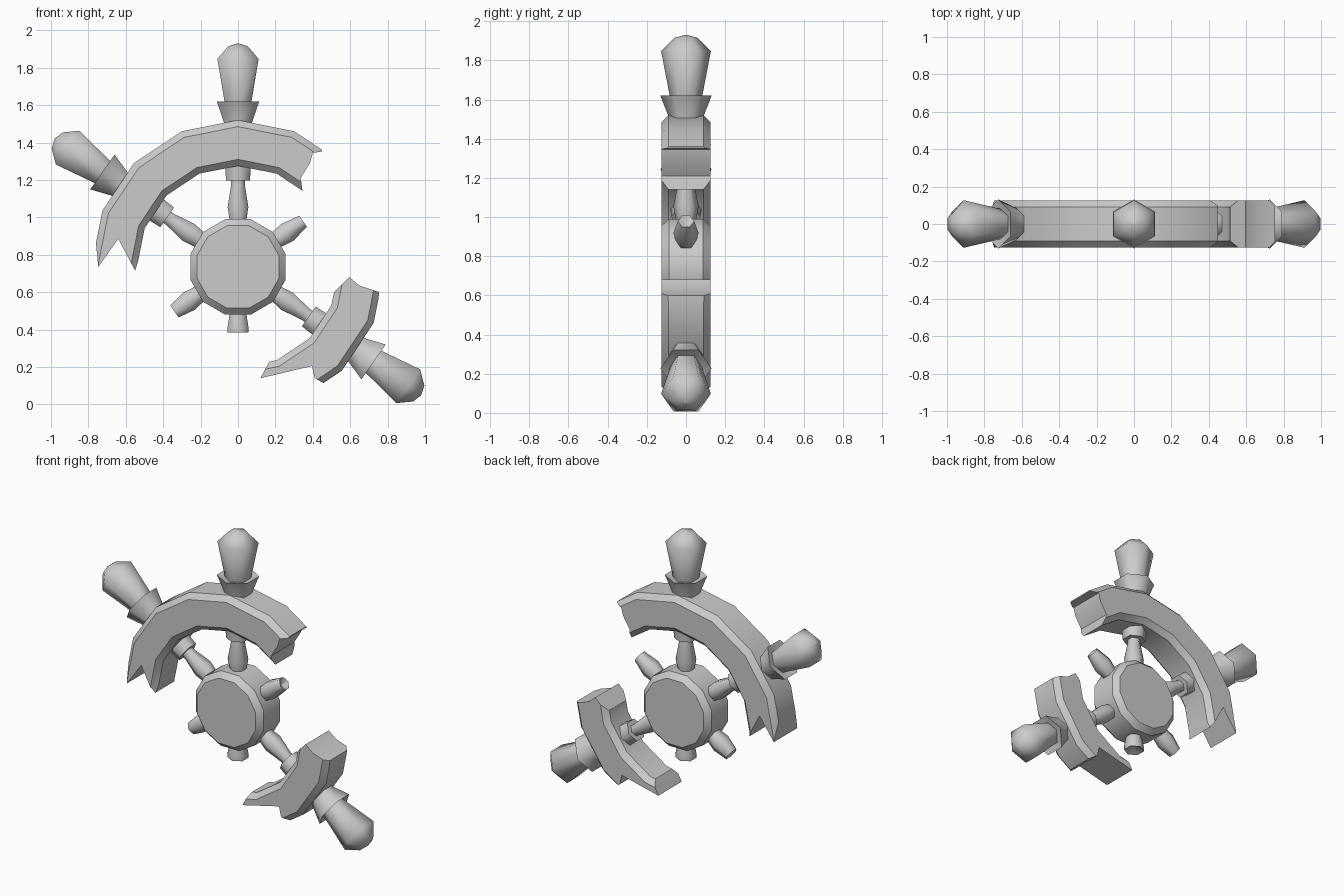
import bpy, bmesh, math
from mathutils import Matrix, Vector

if "Cube" in bpy.data.objects:
    bpy.data.objects.remove(bpy.data.objects["Cube"])

CENTRE = Matrix.Translation((0, 0, 0.735))
FACE_FRONT = CENTRE @ Matrix.Rotation(math.pi / 2, 4, 'X')


def finish(name, bm, smooth=None):
    bmesh.ops.recalc_face_normals(bm, faces=bm.faces)
    mesh = bpy.data.meshes.new(name)
    bm.to_mesh(mesh)
    bm.free()
    ob = bpy.data.objects.new(name, mesh)
    bpy.context.collection.objects.link(ob)
    if smooth:
        smooth_object(ob, smooth)
    return ob


def smooth_object(ob, angle):
    bpy.ops.object.select_all(action='DESELECT')
    ob.select_set(True)
    bpy.context.view_layer.objects.active = ob
    bpy.ops.object.shade_smooth_by_angle(angle=math.radians(angle))


def lathe(name, profile, sides, phase, matrix, closed=False, smooth=None):
    """Revolve (radius, height) points about z, then place with matrix."""
    bm = bmesh.new()
    rings = []
    for r, h in profile:
        angles = [math.radians(phase) + math.tau * i / sides for i in range(sides)]
        rings.append([bm.verts.new(matrix @ Vector((r * math.cos(a), r * math.sin(a), h)))
                      for a in angles])
    pairs = list(zip(rings, rings[1:])) + ([(rings[-1], rings[0])] if closed else [])
    for a, b in pairs:
        for i in range(sides):
            j = (i + 1) % sides
            bm.faces.new((a[i], a[j], b[j], b[i]))
    if not closed:
        bm.faces.new(rings[0])
        bm.faces.new(rings[-1])
    return finish(name, bm, smooth)


def rim_piece(name, outline):
    """Chamfered ring clipped to a splintered front outline."""
    profile = [(0.54, -0.09), (0.575, -0.125), (0.75, -0.125), (0.785, -0.09),
               (0.785, 0.09), (0.75, 0.125), (0.575, 0.125), (0.54, 0.09)]
    ring = lathe(name, profile, 16, 0, FACE_FRONT, closed=True)
    bm = bmesh.new()
    face = bm.faces.new([bm.verts.new((x, -0.3, z)) for x, z in outline])
    ext = bmesh.ops.extrude_face_region(bm, geom=[face])
    bmesh.ops.translate(bm, vec=(0, 0.6, 0),
                        verts=[v for v in ext['geom'] if isinstance(v, bmesh.types.BMVert)])
    cutter = finish(name + "_cutter", bm)
    cutter.hide_render = True
    mod = ring.modifiers.new("break", 'BOOLEAN')
    mod.operation, mod.solver, mod.object = 'INTERSECT', 'EXACT', cutter
    bpy.context.view_layer.objects.active = ring
    bpy.ops.object.modifier_apply(modifier=mod.name)
    bpy.data.objects.remove(cutter)
    smooth_object(ring, 35)


def radial(degrees):
    return CENTRE @ Matrix.Rotation(math.radians(90 - degrees), 4, 'Y')


# Hub
lathe("hub", [(0.228, -0.125), (0.264, -0.088), (0.264, 0.088), (0.228, 0.125)],
      12, 15, FACE_FRONT, smooth=35)

# Broken rim pieces
rim_piece("upper_rim", [(-1, 0.87), (-0.76, 0.87), (-0.747, 0.735), (-0.64, 0.885),
                        (-0.55, 0.715), (-0.505, 0.86), (-0.4, 0.9), (0, 1.1), (0.3, 1.1),
                        (0.345, 1.14), (0.335, 1.21), (0.385, 1.29), (0.40, 1.345),
                        (0.45, 1.352), (0.46, 1.6), (-1, 1.6)])
rim_piece("lower_rim", [(0.12, 0.14), (0.165, 0.225), (0.3, 0.4), (0.48, 0.6), (0.515, 0.6),
                        (0.595, 0.68), (0.65, 0.635), (0.755, 0.60), (0.74, 0.47),
                        (0.9, 0.45), (0.9, 0), (0.47, 0), (0.455, 0.115), (0.41, 0.14),
                        (0.395, 0.205)])

# Complete spokes: baluster, inner collar, outer collar, handle
SPOKE = [(0.045, 0.20), (0.052, 0.25), (0.064, 0.32), (0.042, 0.44), (0.042, 0.462),
         (0.074, 0.462), (0.080, 0.56), (0.088, 0.775), (0.131, 0.885), (0.081, 0.872),
         (0.127, 1.112), (0.060, 1.18), (0.004, 1.195)]
for side, degrees in (("top", 90), ("left", 145), ("right", -35)):
    lathe(side + "_spoke", SPOKE, 6, 90, radial(degrees), smooth=62)

# Snapped spoke stubs with hollow ends
for side, degrees, end, tip in (("upper_right", 35, 0.425, 0.042),
                                ("lower_left", 215, 0.415, 0.045),
                                ("bottom", 270, 0.35, 0.064)):
    lathe(side + "_stub", [(0.045, 0.20), (0.052, 0.25), (0.064, 0.32), (tip, end),
                           (0.003, end - 0.025)], 6, 90, radial(degrees), smooth=62)
